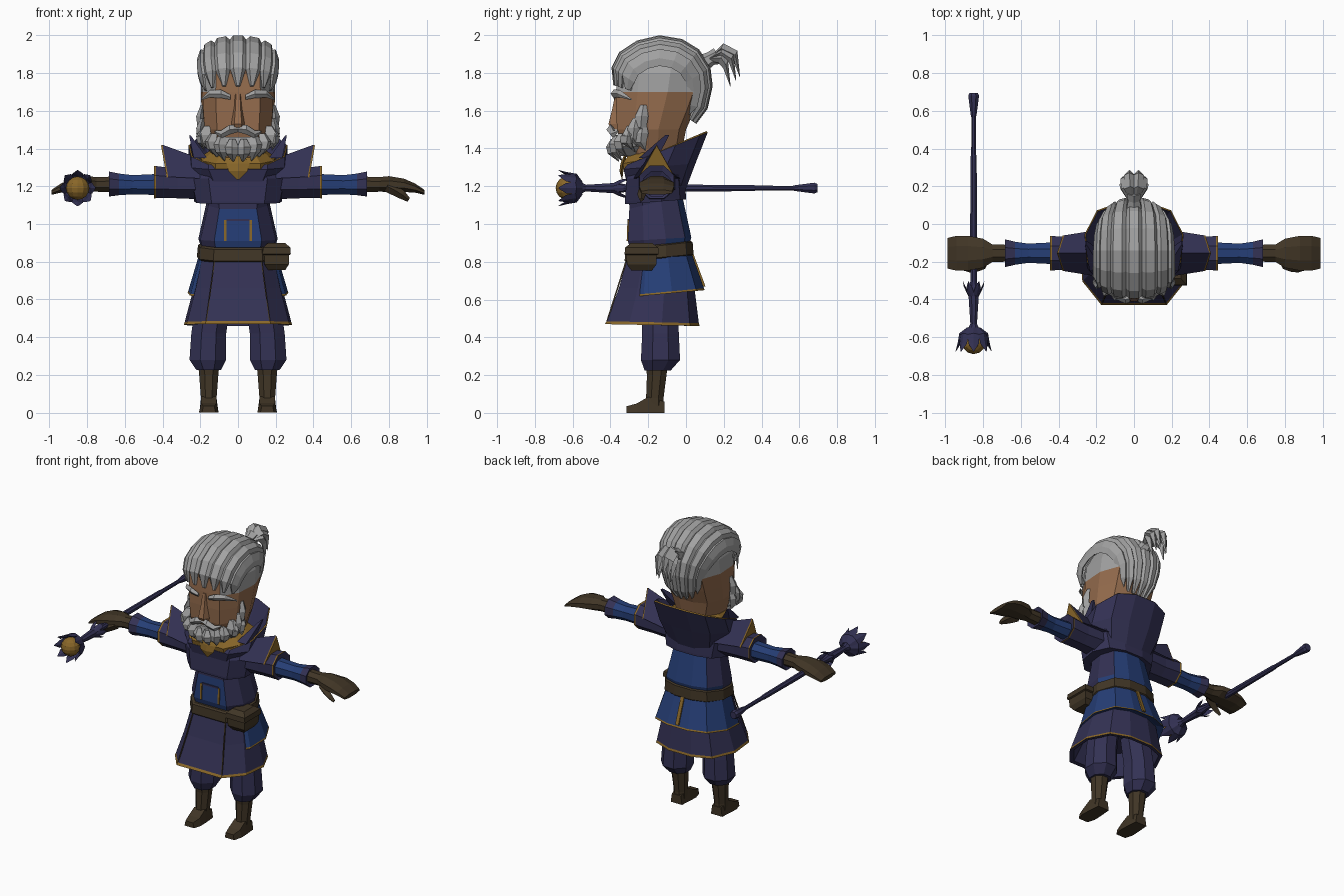
import bpy, bmesh, math
from mathutils import Vector as V

def mat(name, rgb):
    m = bpy.data.materials.new(name)
    m.diffuse_color = (*rgb, 1)
    return m

PURPLE = mat("dark_purple_cloth", (0.033, 0.031, 0.088))
BLUE = mat("blue_cloth", (0.019, 0.048, 0.18))
BROWN = mat("brown_leather", (0.052, 0.036, 0.019))
GOLD = mat("gold_trim", (0.25, 0.135, 0.022))
SKIN = mat("skin", (0.30, 0.15, 0.075))
HAIR = mat("grey_hair", (0.36, 0.36, 0.36))

def loft(name, rings, mats, rows=None, rule=None, mirror=False):
    """Skin closed rings; rows = material per band, rule = material by face centre."""
    bm = bmesh.new()
    vs = [[bm.verts.new(p) for p in r] for r in rings]
    n = len(rings[0])
    for i in range(len(vs) - 1):
        for j in range(n):
            k = (j + 1) % n
            f = bm.faces.new((vs[i][j], vs[i][k], vs[i + 1][k], vs[i + 1][j]))
            f.material_index = rows[i] if rows else 0
    bm.faces.new(vs[0][::-1])
    bm.faces.new(vs[-1]).material_index = rows[-1] if rows else 0
    if rule:
        for f in bm.faces:
            f.material_index = rule(f.calc_center_median())
    bmesh.ops.recalc_face_normals(bm, faces=bm.faces)
    me = bpy.data.meshes.new(name)
    bm.to_mesh(me)
    bm.free()
    for m in mats:
        me.materials.append(m)
    ob = bpy.data.objects.new(name, me)
    bpy.context.collection.objects.link(ob)
    if mirror:
        ob.modifiers.new("mirror", 'MIRROR')
    return ob

def ring(c, u, v, n=8, ph=None):
    ph = math.pi / n if ph is None else ph
    return [V(c) + V(u) * math.cos(ph + i * math.tau / n) + V(v) * math.sin(ph + i * math.tau / n)
            for i in range(n)]

HALF = [(0.6, -1), (0.95, -0.5), (1, 0.2), (0.75, 0.8), (0.3, 1)]
OUT = HALF + [(-x, y) for x, y in HALF[::-1]]

def body(zf, zb, hw, y0, y1):
    """Ten-sided body section: front and back height, half width, y range."""
    return [V((x * hw, y0 + (y + 1) / 2 * (y1 - y0), zf + (y + 1) / 2 * (zb - zf))) for x, y in OUT]

def along_x(x, z, ry, rz):
    return ring((x, -0.155, z), (0, ry, 0), (0, 0, rz))

def along_z(z, cx, cy, rx, ry):
    return ring((cx, cy, z), (rx, 0, 0), (0, ry, 0))

def box(c, hx, hy):
    s = math.sqrt(2)
    return ring(c, (hx * s, 0, 0), (0, hy * s, 0), 4)

def lock(name, pts, w, t, m, mirror=False, sizes=(0.45, 1, 0.85, 0.08)):
    """Tapered four-sided lock swept through points; w, t = half width and thickness vectors."""
    return loft(name, [ring(p, V(w) * s, V(t) * s, 4, 0) for p, s in zip(pts, sizes)], [m], mirror=mirror)

# legs
loft("boot_shaft", [along_z(0.27, 0.155, -0.155, 0.062, 0.066), along_z(0.2, 0.155, -0.155, 0.055, 0.056),
     along_z(0.08, 0.155, -0.165, 0.045, 0.05), along_z(0.0, 0.155, -0.165, 0.046, 0.05)], [BROWN], mirror=True)
foot = [(-0.115, 0.043, 0.06), (-0.2, 0.05, 0.085), (-0.26, 0.052, 0.05), (-0.315, 0.036, 0.035)]
loft("boot_foot", [[V((0.155 + a * h, y, z * b)) for a, b in ((-1, 0), (1, 0), (0.8, 1), (-0.8, 1))]
                   for y, h, z in foot], [BROWN], mirror=True)
loft("trouser_leg", [along_z(0.6, 0.13, -0.14, 0.1, 0.1), along_z(0.42, 0.155, -0.135, 0.1, 0.105),
     along_z(0.28, 0.16, -0.135, 0.105, 0.112), along_z(0.225, 0.155, -0.15, 0.07, 0.075)], [PURPLE], mirror=True)

# robe skirt, coat tail and belt
loft("robe_skirt", [body(0.86, 0.86, 0.19, -0.30, 0.01), body(0.66, 0.66, 0.235, -0.355, 0.045),
     body(0.485, 0.475, 0.283, -0.42, 0.068), body(0.47, 0.46, 0.288, -0.43, 0.072),
     body(0.47, 0.46, 0.265, -0.40, 0.05), body(0.6, 0.6, 0.22, -0.33, 0.02)],
     [PURPLE, GOLD], rows=[0, 0, 1, 0, 0])
loft("coat_tail", [body(0.86, 0.86, 0.2, -0.285, 0.025), body(0.62, 0.66, 0.264, -0.33, 0.095),
     body(0.61, 0.65, 0.267, -0.335, 0.1), body(0.63, 0.67, 0.22, -0.31, 0.05)], [BLUE, GOLD], rows=[0, 1, 0])
loft("tail_stripe", [box((0, 0.034, 0.84), 0.012, 0.006), box((0, 0.097, 0.67), 0.012, 0.006)], [GOLD])
loft("robe_seam", [box((0.125, -0.318, 0.8), 0.003, 0.004), box((0.168, -0.418, 0.485), 0.003, 0.004)],
     [BROWN], mirror=True)
loft("belt", [body(0.795, 0.83, 0.205, -0.315, 0.03), body(0.805, 0.84, 0.218, -0.325, 0.04),
     body(0.865, 0.905, 0.212, -0.32, 0.035), body(0.875, 0.91, 0.2, -0.31, 0.025)], [BROWN])
loft("pouch", [box((0.205, -0.235, z), a, b) for z, a, b in
     ((0.755, 0.045, 0.055), (0.785, 0.064, 0.078), (0.835, 0.066, 0.08), (0.84, 0.075, 0.09),
      (0.875, 0.072, 0.088), (0.9, 0.045, 0.055))], [BROWN])

# torso: blue front and back panels by rule
def torso_rule(c):
    return 1 if c.z < 1.15 and (c.y > -0.07 or c.y < -0.28 and abs(c.x) < 0.05) else 0
loft("torso", [body(0.85, 0.86, 0.19, -0.29, 0.01), body(0.91, 0.93, 0.21, -0.308, 0.028),
     body(1.08, 1.15, 0.165, -0.30, -0.02), body(1.3, 1.3, 0.19, -0.305, -0.03),
     body(1.36, 1.36, 0.14, -0.28, -0.05)], [PURPLE, BLUE], rule=torso_rule)
loft("chest_stripe", [box((0.068, -0.31, 0.91), 0.006, 0.004), box((0.068, -0.306, 1.02), 0.006, 0.004)],
     [GOLD], mirror=True)
loft("chest_bar", [box((0, -0.305, 1.015), 0.062, 0.004), box((0, -0.305, 1.027), 0.062, 0.004)], [PURPLE])

# shoulder mantle with pointed shoulder flaps
loft("mantle", [body(1.11, 1.13, 0.2, -0.29, -0.03), body(1.105, 1.13, 0.232, -0.322, 0.0),
     body(1.12, 1.145, 0.235, -0.323, 0.0), body(1.24, 1.26, 0.26, -0.315, -0.01),
     body(1.33, 1.36, 0.19, -0.29, -0.03)], [PURPLE, GOLD], rows=[0, 0, 0, 0])
inner = [V((0.18, -0.28, 1.24)), V((0.18, -0.155, 1.34)), V((0.18, -0.03, 1.24))]
outer = [V((0.37, -0.25, 1.25)), V((0.4, -0.155, 1.42)), V((0.37, -0.06, 1.25))]
loft("shoulder_flap", [inner, outer, [p + V((0.008, 0, -0.004)) for p in outer]],
     [PURPLE, GOLD], rows=[0, 1], mirror=True)

# high collar and scarf
loft("collar", [body(1.2, 1.16, 0.2, -0.31, -0.01), body(1.29, 1.32, 0.26, -0.33, 0.05),
     body(1.315, 1.485, 0.262, -0.31, 0.115), body(1.318, 1.492, 0.255, -0.30, 0.108),
     body(1.27, 1.32, 0.19, -0.28, 0.03)], [PURPLE, GOLD], rows=[0, 0, 1, 0])
loft("collar_tip", [ring((0.2, -0.2, 1.35), (0.05, 0, 0), (0, 0.07, 0), 4), ring((0.255, -0.1, 1.47), (0.006, 0, 0),
     (0, 0.015, 0), 4)], [PURPLE], mirror=True)
loft("scarf", [body(1.27, 1.33, 0.2, -0.325, 0.0), body(1.32, 1.38, 0.2, -0.335, -0.01),
     body(1.37, 1.4, 0.15, -0.30, -0.03)], [GOLD])
lock("scarf_point", [(0, -0.32, 1.37), (0, -0.335, 1.32), (0, -0.342, 1.28), (0, -0.338, 1.235)],
     (0.06, 0, 0), (0, 0.012, 0), GOLD)

# arms and gloves
loft("upper_sleeve", [along_x(*s) for s in ((0.12, 1.22, 0.11, 0.1), (0.32, 1.215, 0.095, 0.085),
     (0.435, 1.222, 0.098, 0.092), (0.446, 1.222, 0.1, 0.094), (0.43, 1.215, 0.05, 0.05))],
     [PURPLE, GOLD], rows=[0, 0, 1, 0], mirror=True)
loft("lower_sleeve", [along_x(*s) for s in ((0.38, 1.21, 0.065, 0.062), (0.56, 1.208, 0.055, 0.055),
     (0.63, 1.21, 0.066, 0.062), (0.685, 1.212, 0.08, 0.072), (0.67, 1.212, 0.04, 0.04))],
     [BLUE, PURPLE], rows=[0, 0, 1, 1], mirror=True)
loft("glove", [along_x(*s) for s in ((0.65, 1.21, 0.048, 0.045), (0.75, 1.21, 0.05, 0.042),
     (0.80, 1.212, 0.083, 0.045), (0.88, 1.205, 0.1, 0.038), (0.94, 1.19, 0.1, 0.026),
     (0.988, 1.168, 0.088, 0.014))], [BROWN], mirror=True)
lock("thumb", [(0.79, -0.21, 1.2), (0.83, -0.225, 1.18), (0.87, -0.235, 1.155), (0.905, -0.235, 1.128)],
     (0.015, 0, 0.025), (0, 0.028, 0), BROWN, True, (1, 1, 0.8, 0.4))

# head, shaved sides coloured as hair
loft("head", [body(z, z, w, a, b) for z, w, a, b in ((1.27, 0.12, -0.26, -0.04), (1.4, 0.15, -0.34, -0.02),
     (1.5, 0.185, -0.365, 0.0), (1.6, 0.193, -0.37, 0.045), (1.7, 0.197, -0.37, 0.085),
     (1.8, 0.195, -0.365, 0.105), (1.88, 0.165, -0.3, 0.06), (1.94, 0.09, -0.22, -0.04))],
     [SKIN, HAIR], rule=lambda c: int(c.z > 1.7 and c.y > -0.33))
loft("nose", [[V((-a, -0.355, z)), V((-a * 0.5, y, z)), V((a * 0.5, y, z)), V((a, -0.355, z))]
     for z, a, y in ((1.69, 0.022, -0.375), (1.62, 0.026, -0.388), (1.53, 0.04, -0.41), (1.5, 0.036, -0.395))], [SKIN])
lock("eyebrow", [(0.04, -0.378, 1.672), (0.09, -0.383, 1.69), (0.15, -0.35, 1.69), (0.195, -0.29, 1.66)],
     (0, 0, 0.022), (0, 0.016, 0), HAIR, True, (0.6, 1, 0.9, 0.2))

# moustache, beard locks and sideburns
lock("moustache", [(0, -0.39, 1.505), (0.045, -0.4, 1.5), (0.09, -0.385, 1.475), (0.125, -0.36, 1.49)],
     (0, 0, 0.026), (0, 0.022, 0), HAIR, True, (0.7, 1, 0.8, 0.15))
loft("beard_base", [body(z, z, w, a, -0.2) for z, w, a in ((1.46, 0.165, -0.372), (1.41, 0.165, -0.378),
     (1.36, 0.11, -0.36))], [HAIR])
for i, (x, y, zt, zb) in enumerate(((0.03, -0.385, 1.45, 1.33), (0.085, -0.37, 1.47, 1.335),
                                    (0.13, -0.345, 1.48, 1.355), (0.165, -0.3, 1.52, 1.38))):
    h = zt - zb
    lock(f"beard_lock_{i + 1}", [(x, y, zt), (x * 1.08, y - 0.01, zt - h * 0.35), (x * 1.03, y - 0.005, zt - h * 0.65),
         (x * 0.85, y + 0.03, zb)], (0.036, 0.02 * i / 3, 0), (-0.01 * i, 0.028, 0), HAIR, True)
for i, (y, zt, zb) in enumerate(((-0.225, 1.63, 1.46), (-0.265, 1.56, 1.41), (-0.225, 1.53, 1.39), (-0.3, 1.5, 1.4))):
    h = zt - zb
    lock(f"sideburn_{i + 1}", [(0.188, y, zt), (0.2, y - 0.01, zt - h * 0.35), (0.196, y - 0.015, zt - h * 0.7),
         (0.18, y + 0.01, zb)], (0, 0.036, 0), (0.022, 0, 0), HAIR, True)

# swept-back hair: seven lobed strips over the skull
PROFILE = [(-0.385, 1.735, 0.86), (-0.395, 1.83, 0.95), (-0.355, 1.91, 1), (-0.26, 1.972, 1), (-0.14, 2.0, 1),
           (-0.02, 1.98, 0.98), (0.07, 1.925, 0.93), (0.13, 1.83, 0.8), (0.142, 1.73, 0.7), (0.115, 1.61, 0.6),
           (0.055, 1.53, 0.45)]
def hair_point(phi, p, k):
    s = max(math.cos(phi), 0.02) ** 0.3 * k
    return V((0.222 * math.sin(phi) * p[2] * (k + 1) / 2, -0.14 + (p[0] + 0.14) * s, 1.66 + (p[1] - 1.66) * s))
STEP = math.radians(164) / 7
for i in range(7):
    mid = (i - 3) * STEP
    rings = []
    for j, p in enumerate(PROFILE):
        t = 0.3 if j in (0, len(PROFILE) - 1) else 1
        rings.append([hair_point(mid + a * STEP * t, p, k) for a, k in
                      ((-0.5, 0.94), (-0.28, 1.0), (0.28, 1.0), (0.5, 0.94), (0, 0.82))])
    loft(f"hair_strip_{i + 1}", rings, [HAIR])

# topknot tufts
loft("topknot_tie", [ring((0, y, z), (r, 0, 0), (0, -r * 0.5, r * 0.9), 6) for y, z, r in
     ((0.07, 1.84, 0.05), (0.13, 1.875, 0.036), (0.17, 1.89, 0.045))], [HAIR])
for i, (x, dz, dy) in enumerate(((0.045, 0, 0), (0.025, 0.02, 0.02), (0.05, -0.03, -0.03))):
    lock(f"topknot_tuft_{i + 1}", [(x * 0.3, 0.12, 1.875), (x * 0.8, 0.185, 1.91 + dz), (x, 0.24 + dy, 1.875 + dz),
         (x * 0.9, 0.265 + dy, 1.76 + dz)], (0.032, 0, 0), (0, 0.014, 0.026), HAIR, True)

# staff held level in one hand
SX, SZ = -0.85, 1.19
def staff_ring(y, r, n=8):
    return ring((SX, y, SZ), (r, 0, 0), (0, 0, r), n)
loft("staff_rod", [staff_ring(y, r) for y, r in ((0.695, 0.024), (0.68, 0.031), (0.58, 0.017), (0.565, 0.013),
     (0.37, 0.014), (0.36, 0.017), (0.0, 0.02), (-0.3, 0.018), (-0.36, 0.03), (-0.4, 0.028), (-0.53, 0.019),
     (-0.56, 0.035), (-0.6, 0.055))], [PURPLE])
bm = bmesh.new()
bmesh.ops.create_uvsphere(bm, u_segments=12, v_segments=8, radius=0.062)
bmesh.ops.translate(bm, verts=bm.verts, vec=(SX, -0.628, SZ))
me = bpy.data.meshes.new("staff_orb")
bm.to_mesh(me)
bm.free()
me.materials.append(GOLD)
orb = bpy.data.objects.new("staff_orb", me)
bpy.context.collection.objects.link(orb)

def petals(name, n, path, w):
    for i in range(n):
        a = math.tau * i / n
        d, t = V((math.cos(a), 0, math.sin(a))), V((-math.sin(a), 0, math.cos(a)))
        lock(f"{name}_{i + 1}", [V((SX, y, SZ)) + d * r for r, y in path], t * w, d * 0.008 + V((0, 0.006, 0)), PURPLE)
petals("staff_petal", 8, ((0.03, -0.55), (0.068, -0.585), (0.078, -0.635), (0.095, -0.675)), 0.032)
petals("staff_leaf", 6, ((0.022, -0.39), (0.034, -0.36), (0.046, -0.335), (0.056, -0.305)), 0.02)
